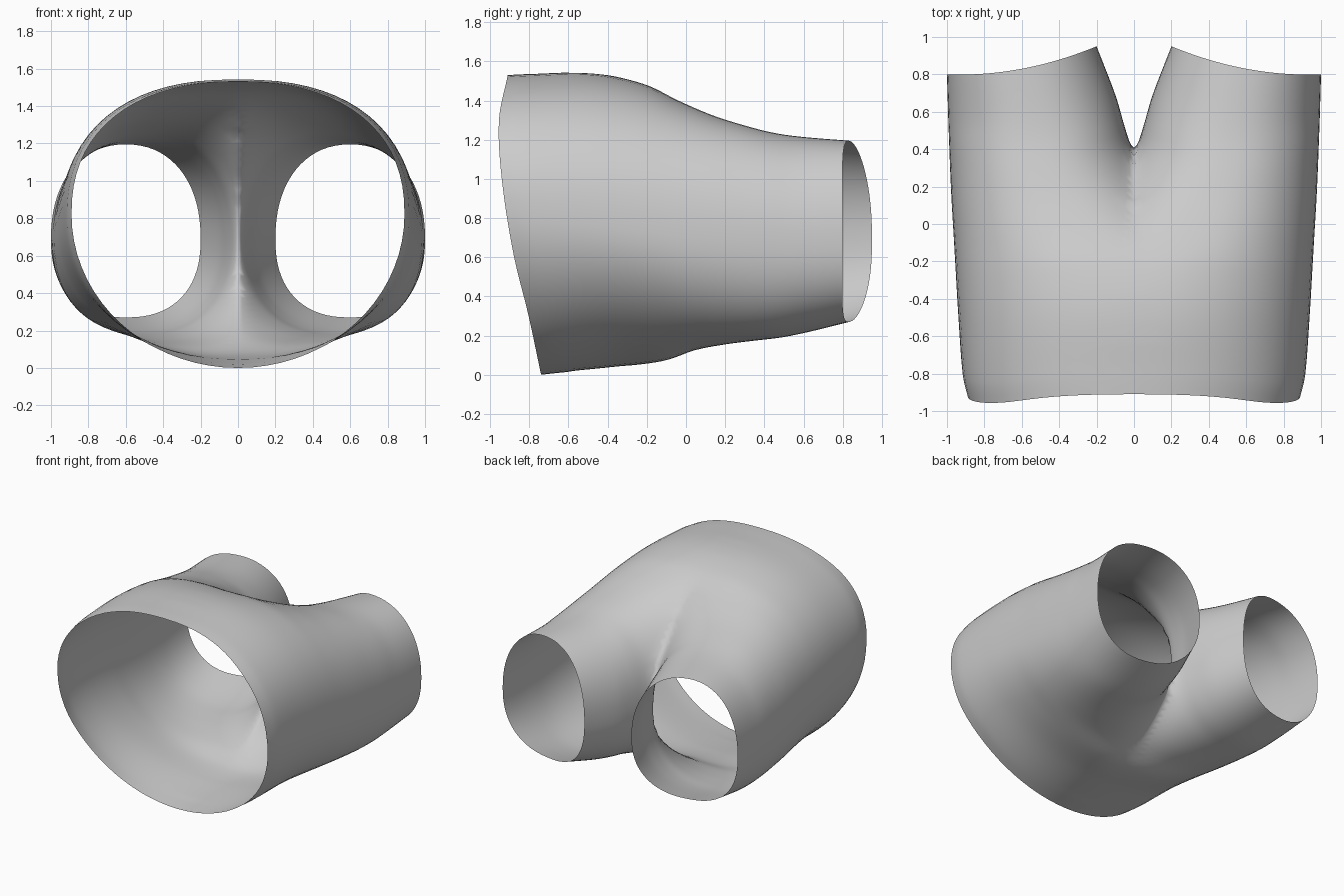
import bpy, bmesh, math

if "Cube" in bpy.data.objects:
    bpy.data.objects.remove(bpy.data.objects["Cube"])

# Stations from waist (u=0) to hem (u=1): u, inner x, outer x, bottom z, top z,
# height of widest point, roundness exponent of upper and lower half
STATIONS = [
    (0.00, -0.89, 0.89, 0.00, 1.53, 0.82, 2.3, 2.0),
    (0.06, -0.915, 0.915, 0.01, 1.535, 0.80, 2.35, 2.0),
    (0.25, -0.94, 0.94, 0.04, 1.54, 0.76, 2.4, 2.0),
    (0.40, -0.74, 0.955, 0.07, 1.485, 0.73, 2.4, 2.05),
    (0.50, -0.38, 0.965, 0.125, 1.40, 0.71, 2.35, 2.15),
    (0.60, -0.14, 0.975, 0.155, 1.325, 0.70, 2.3, 2.2),
    (0.70, 0.003, 0.983, 0.175, 1.27, 0.69, 2.25, 2.25),
    (0.78, 0.055, 0.988, 0.19, 1.235, 0.69, 2.25, 2.3),
    (0.86, 0.10, 0.993, 0.215, 1.215, 0.68, 2.2, 2.3),
    (1.00, 0.20, 1.00, 0.27, 1.195, 0.69, 2.2, 2.35),
]
# Waist opening: y by relative height
WAIST = [(0, -0.74), (0.2, -0.805), (0.4, -0.88), (0.65, -0.94), (0.85, -0.955), (1, -0.91)]


def smooth(table, t):
    """Smooth interpolation through rows of (t, values...)."""
    n = len(table)
    i = max(k for k in range(n - 1) if k == 0 or table[k][0] <= t)
    h = table[i + 1][0] - table[i][0]
    f = (t - table[i][0]) / h

    def slope(k, c):
        a, b = table[max(k - 1, 0)], table[min(k + 1, n - 1)]
        return (b[c] - a[c]) / (b[0] - a[0])
    out = []
    for c in range(1, len(table[0])):
        p, q = table[i][c], table[i + 1][c]
        m, k = slope(i, c) * h, slope(i + 1, c) * h
        out.append((2*f**3 - 3*f**2 + 1)*p + (f**3 - 2*f**2 + f)*m
                   + (3*f**2 - 2*f**3)*q + (f**3 - f**2)*k)
    return out


def section(u, sides):
    """One ring of the leg tube; the waist and hem are tilted."""
    xi, xo, zb, zt, zc, n_up, n_low = smooth(STATIONS, u)
    ring = []
    for j in range(sides):
        a = 2 * math.pi * j / sides
        c, s = math.cos(a), math.sin(a)
        n, half = (n_up, zt - zc) if s > 0 else (n_low, zc - zb)
        x = (xi + xo) / 2 + (xo - xi) / 2 * math.copysign(abs(c) ** (2 / n), c)
        z = zc + half * math.copysign(abs(s) ** (2 / n), s)
        t = (x - xi) / (xo - xi)
        hem_y = 0.95 - 0.33 * t + 0.18 * t * t
        waist_y = smooth(WAIST, (z - zb) / (zt - zb))[0]
        ring.append((x, waist_y * (1 - u) + hem_y * u, z))
    return ring


# Shorts: one lofted leg, cut at the centre seam and mirrored
ROWS, SIDES = 48, 72
bm = bmesh.new()
rings = [[bm.verts.new(p) for p in section(i / ROWS, SIDES)] for i in range(ROWS + 1)]
for a, b in zip(rings, rings[1:]):
    for j in range(SIDES):
        k = (j + 1) % SIDES
        bm.faces.new((a[j], b[j], b[k], a[k]))
bmesh.ops.bisect_plane(bm, geom=bm.verts[:] + bm.edges[:] + bm.faces[:], dist=1e-5,
                       plane_co=(0, 0, 0), plane_no=(1, 0, 0), clear_inner=True)
# Merge slivers left along the seam
seam = [v for v in bm.verts if v.co.x < 0.012]
bmesh.ops.remove_doubles(bm, verts=seam, dist=0.012)
for v in seam:
    if v.is_valid and v.co.x < 0.008:
        v.co.x = 0
bmesh.ops.recalc_face_normals(bm, faces=bm.faces[:])
outer = max(bm.faces, key=lambda f: f.calc_center_median().x)
if outer.normal.x < 0:
    bmesh.ops.reverse_faces(bm, faces=bm.faces[:])
mesh = bpy.data.meshes.new("shorts")
bm.to_mesh(mesh)
bm.free()
shorts = bpy.data.objects.new("shorts", mesh)
bpy.context.collection.objects.link(shorts)
mirror = shorts.modifiers.new("mirror", 'MIRROR')
mirror.use_clip = True
mirror.merge_threshold = 0.001

# Soften the crotch crease
group = shorts.vertex_groups.new(name="crotch")
for v in mesh.vertices:
    if -0.6 < v.co.y < 0.6 and v.co.x < 0.2:
        group.add([v.index], 1 - v.co.x / 0.2, 'REPLACE')
soften = shorts.modifiers.new("soften", 'SMOOTH')
soften.vertex_group = "crotch"
soften.factor = 0.5
soften.iterations = 8

bpy.context.view_layer.objects.active = shorts
shorts.select_set(True)
bpy.ops.object.shade_smooth_by_angle(angle=math.radians(60))
